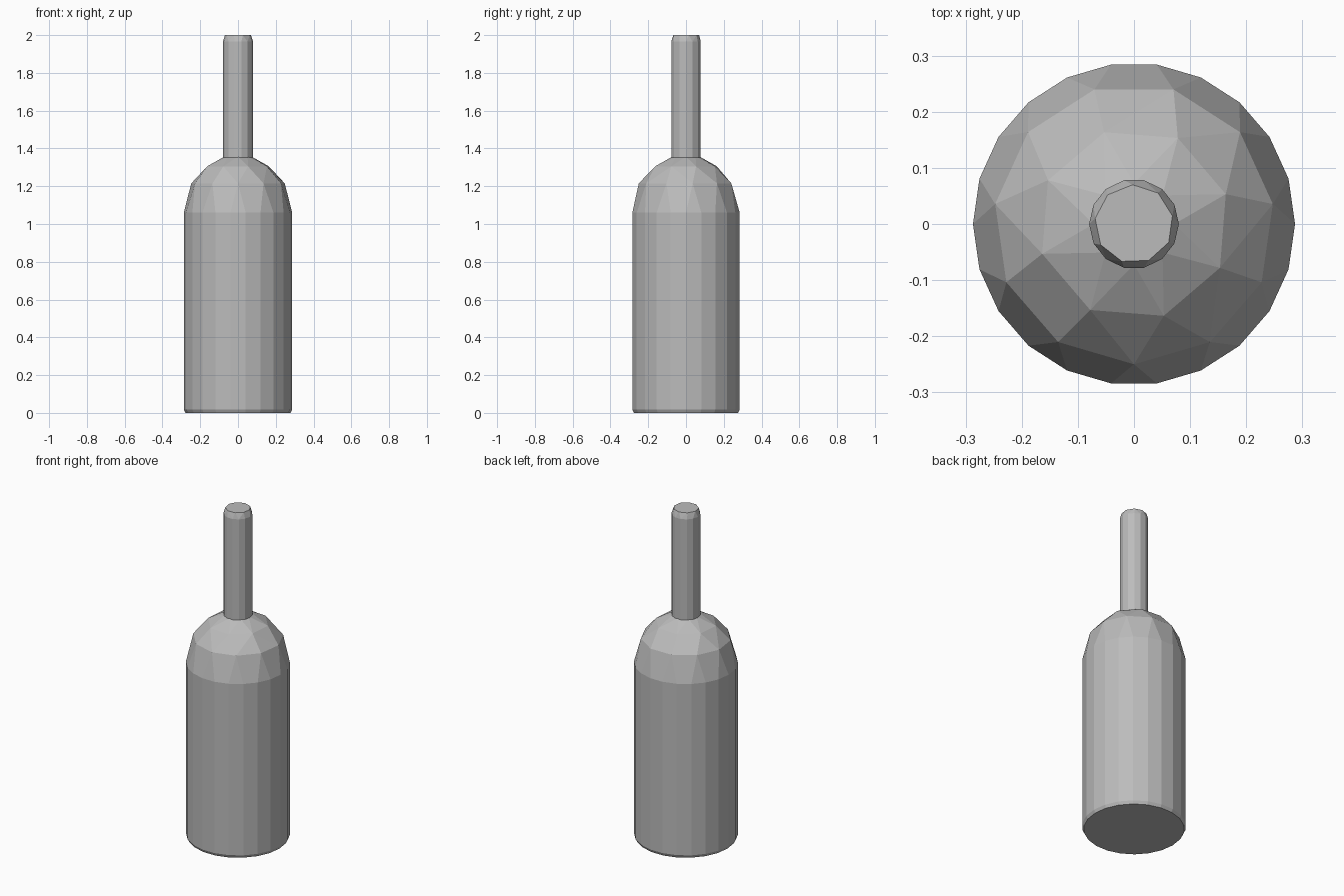
import bpy, bmesh, math

cube = bpy.data.objects.get("Cube")
if cube:
    bpy.data.objects.remove(cube)

# Single flat material
grey = bpy.data.materials.new("plain grey")
grey.use_nodes = True
color = (0.5, 0.5, 0.5, 1)
grey.diffuse_color = color
grey.node_tree.nodes["Principled BSDF"].inputs["Base Color"].default_value = color


def faceted_hull(name, rings):
    """Low-poly convex solid through rings of (radius, height, sides, turn in steps)."""
    bm = bmesh.new()
    for radius, z, sides, turn in rings:
        for i in range(sides):
            a = math.tau * (i + turn) / sides
            bm.verts.new((radius * math.cos(a), radius * math.sin(a), z))
    bmesh.ops.convex_hull(bm, input=bm.verts[:])
    loose = [v for v in bm.verts if not v.link_faces]
    bmesh.ops.delete(bm, geom=loose, context='VERTS')
    # Merge the flat caps and the flat wall panels
    bmesh.ops.dissolve_limit(bm, angle_limit=math.radians(1),
                             verts=bm.verts[:], edges=bm.edges[:])
    bmesh.ops.recalc_face_normals(bm, faces=bm.faces[:])
    mesh = bpy.data.meshes.new(name)
    bm.to_mesh(mesh)
    bm.free()
    mesh.materials.append(grey)
    obj = bpy.data.objects.new(name, mesh)
    bpy.context.collection.objects.link(obj)
    return obj


# Body with its domed shoulder
faceted_hull("bottle_body", [
    (0.278, 0.0, 22, 0),
    (0.287, 0.018, 22, 0),
    (0.287, 1.06, 22, 0),
    (0.25, 1.215, 11, 0.25),
    (0.172, 1.305, 8, 0.4),
    (0.072, 1.357, 8, 0),
])

# Neck with a chamfered rim, slightly wider than the shoulder opening
faceted_hull("bottle_neck", [
    (0.08, 1.352, 14, 0),
    (0.08, 1.965, 14, 0),
    (0.07, 2.0, 9, 0.3),
])
